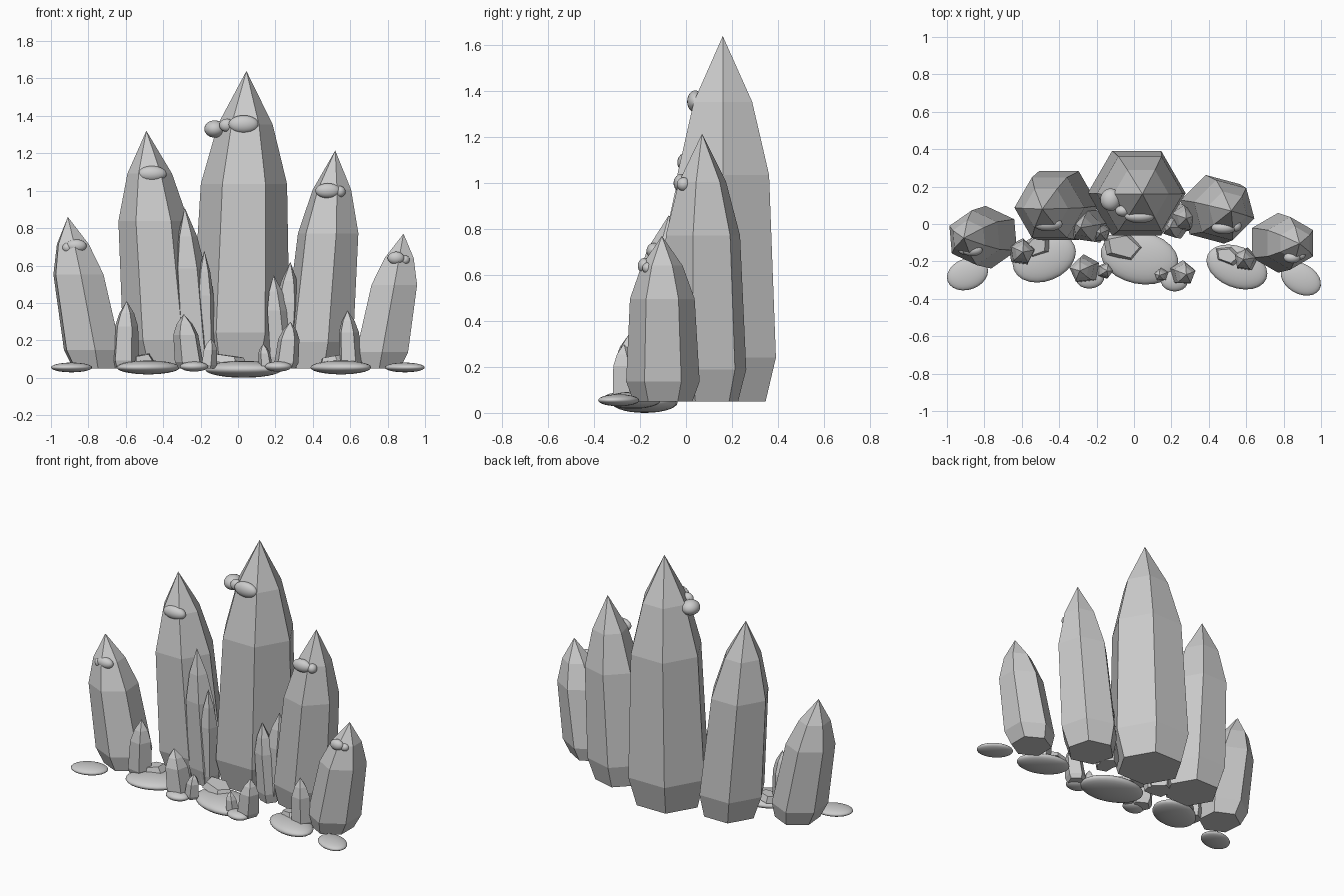
import bpy, bmesh
from math import cos, sin, radians, pi
from mathutils import Vector, Matrix

cube = bpy.data.objects.get("Cube")
if cube:
    bpy.data.objects.remove(cube)

# One grey mineral material
GREY = (0.6, 0.6, 0.6, 1)
stone = bpy.data.materials.new("grey_mineral")
stone.use_nodes = True
stone.diffuse_color = GREY
bsdf = stone.node_tree.nodes["Principled BSDF"]
bsdf.inputs["Base Color"].default_value = GREY
bsdf.inputs["Roughness"].default_value = 0.6

# Crystal silhouette: height fraction, radius fraction
PROFILE = [(0, 0.8), (0.12, 1), (0.62, 0.88), (0.82, 0.56)]
GROUND = 0.05


def finish(name, bm, smooth=False):
    bmesh.ops.recalc_face_normals(bm, faces=bm.faces)
    for f in bm.faces:
        f.smooth = smooth
    mesh = bpy.data.meshes.new(name)
    bm.to_mesh(mesh)
    bm.free()
    mesh.materials.append(stone)
    obj = bpy.data.objects.new(name, mesh)
    bpy.context.collection.objects.link(obj)
    return obj


def crystal(name, base, tip, radius, turn=0, sides=6):
    """Faceted prism leaning from base to tip, closed by a point."""
    base, tip = Vector(base), Vector(tip)
    bm = bmesh.new()
    rings = []
    for t, r in PROFILE:
        c = base.lerp(tip, t)
        angles = [radians(turn) + 2 * pi * i / sides for i in range(sides)]
        rings.append([bm.verts.new(c + radius * r * Vector((cos(a), sin(a), 0)))
                      for a in angles])
    apex = bm.verts.new(tip)
    bm.faces.new(rings[0])
    for i in range(sides):
        j = (i + 1) % sides
        for low, high in zip(rings, rings[1:]):
            bm.faces.new((low[i], low[j], high[j], high[i]))
        bm.faces.new((rings[-1][i], rings[-1][j], apex))
    return finish(name, bm)


def pebble(name, centre, radii, turn=0):
    """Smooth flattened ellipsoid."""
    bm = bmesh.new()
    m = (Matrix.Translation(centre) @ Matrix.Rotation(radians(turn), 4, "Z")
         @ Matrix.Diagonal((*radii, 1)))
    bmesh.ops.create_uvsphere(bm, u_segments=24, v_segments=14, radius=1, matrix=m)
    return finish(name, bm, True)


# Large crystals: base x, y, tip x, y, z, radius, turn
LARGE = {
    "centre": (0.01, 0.165, 0.045, 0.16, 1.64, 0.262, 0),
    "right_tall": (-0.39, 0.1, -0.49, 0.08, 1.32, 0.213, 0),
    "left_tall": (0.42, 0.08, 0.52, 0.07, 1.215, 0.19, -15),
    "left_outer": (0.755, -0.1, 0.885, -0.105, 0.77, 0.16, 30),
    "right_outer": (-0.76, -0.07, -0.91, -0.075, 0.86, 0.168, 35),
}
# Small crystals around their feet
SMALL = {
    "right_back": (-0.22, -0.01, -0.285, -0.02, 0.91, 0.1, 10),
    "right_inner": (-0.18, -0.04, -0.18, -0.05, 0.68, 0.06, 20),
    "left_back": (0.24, 0.03, 0.28, 0.03, 0.62, 0.08, 15),
    "left_inner": (0.235, -0.01, 0.19, -0.02, 0.55, 0.07, 0),
    "right_side": (-0.605, -0.15, -0.595, -0.15, 0.41, 0.075, 10),
    "right_front": (-0.255, -0.24, -0.29, -0.25, 0.34, 0.08, 25),
    "right_tiny": (-0.16, -0.25, -0.145, -0.25, 0.21, 0.045, 0),
    "left_front": (0.255, -0.26, 0.28, -0.27, 0.3, 0.068, 15),
    "left_tiny": (0.15, -0.27, 0.135, -0.275, 0.18, 0.038, 20),
    "left_side": (0.6, -0.19, 0.585, -0.19, 0.36, 0.065, 10),
}
for prefix, group in (("large_crystal_", LARGE), ("small_crystal_", SMALL)):
    for name, (bx, by, tx, ty, tz, r, turn) in group.items():
        sides = 6 if group is LARGE else 5
        crystal(prefix + name, (bx, by, GROUND), (tx, ty, tz), r, turn, sides)

# Flat stones on the ground
pebble("ground_stone_centre", (0.03, -0.18, 0.045), (0.21, 0.14, 0.045), -12)
pebble("ground_stone_right", (-0.48, -0.18, 0.055), (0.175, 0.125, 0.037), 22)
pebble("ground_stone_left", (0.55, -0.23, 0.055), (0.17, 0.11, 0.037), -22)
pebble("ground_stone_outer_right", (-0.89, -0.268, 0.055), (0.113, 0.083, 0.026), 20)
pebble("ground_stone_outer_left", (0.892, -0.293, 0.055), (0.115, 0.08, 0.026), -30)
pebble("ground_stone_small_right", (-0.235, -0.29, 0.06), (0.075, 0.055, 0.027), 5)
pebble("ground_stone_small_left", (0.215, -0.305, 0.06), (0.072, 0.055, 0.027), -5)


# Fallen slabs lying on the stones
def slab(name, centre, size, turn, tilt):
    bm = bmesh.new()
    m = (Matrix.Translation(centre) @ Matrix.Rotation(radians(turn), 4, "Z")
         @ Matrix.Rotation(radians(tilt), 4, "Y") @ Matrix.Diagonal((*size, 1)))
    bmesh.ops.create_cone(bm, cap_ends=True, segments=5, radius1=1, radius2=0.75,
                          depth=1, matrix=m)
    return finish(name, bm)


slab("fallen_slab_centre", (-0.06, -0.12, 0.1), (0.12, 0.08, 0.04), -15, 8)
slab("fallen_slab_right", (-0.52, -0.12, 0.1), (0.08, 0.06, 0.04), 20, -10)
slab("fallen_slab_left", (0.5, -0.17, 0.095), (0.08, 0.05, 0.035), -20, -10)

# Rounded growths near the crystal tips: centre, radii
GROWTHS = [
    ((0.03, 0.04, 1.355), (0.08, 0.035, 0.048)),
    ((-0.125, 0.13, 1.33), (0.055, 0.06, 0.046)),
    ((-0.06, 0.07, 1.35), (0.04, 0.03, 0.035)),
    ((-0.46, 0.0, 1.09), (0.078, 0.038, 0.042)),
    ((-0.51, 0.01, 1.08), (0.035, 0.03, 0.032)),
    ((0.48, -0.02, 1.0), (0.066, 0.034, 0.04)),
    ((0.545, -0.01, 0.995), (0.03, 0.03, 0.03)),
    ((-0.865, -0.14, 0.705), (0.055, 0.032, 0.035)),
    ((-0.91, -0.135, 0.695), (0.03, 0.028, 0.028)),
    ((0.845, -0.18, 0.64), (0.045, 0.03, 0.034)),
    ((0.89, -0.165, 0.63), (0.028, 0.025, 0.025)),
]
for i, (centre, radii) in enumerate(GROWTHS, 1):
    pebble(f"tip_growth_{i}", centre, radii)
